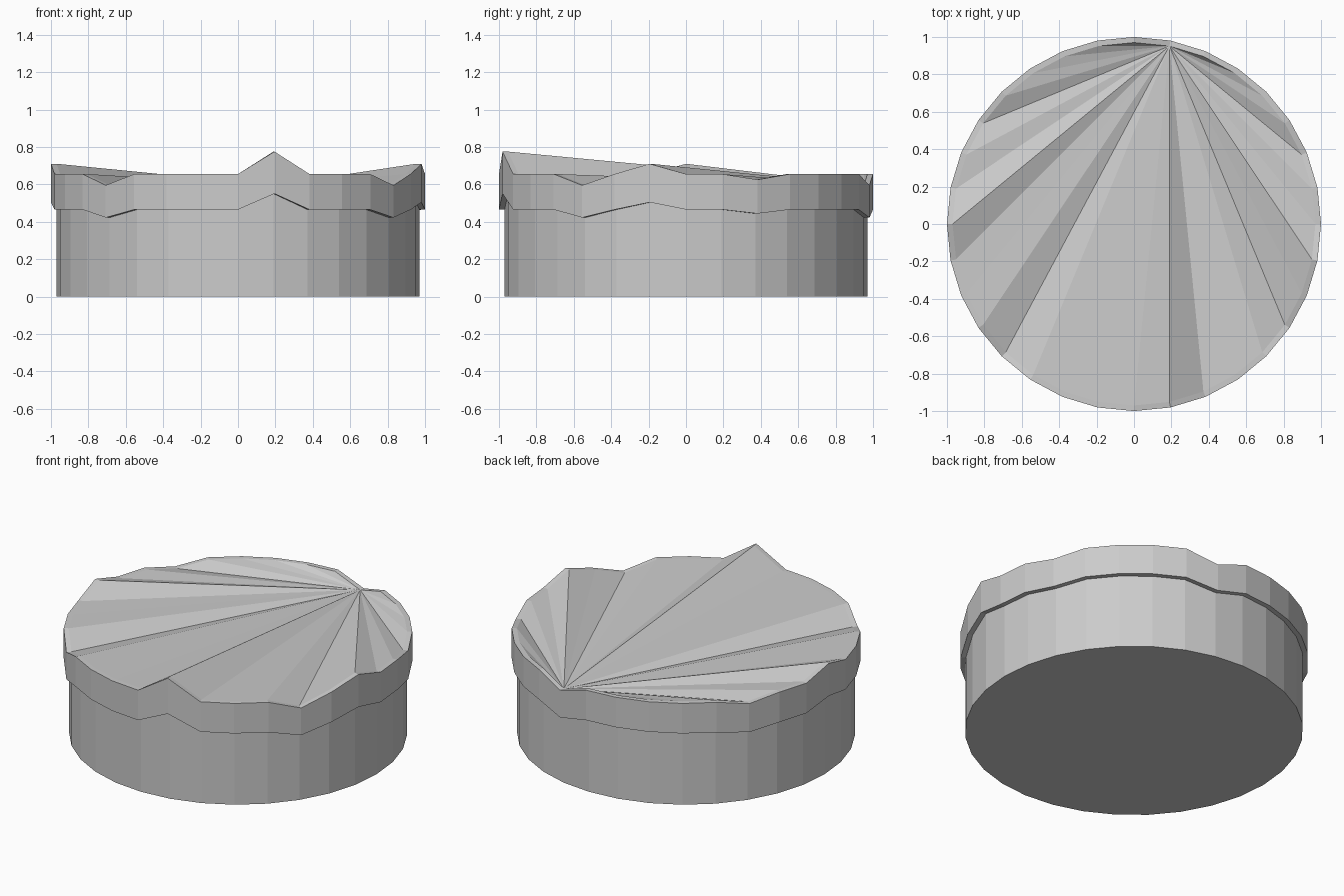
import bpy, bmesh
from math import cos, sin, tau

if "Cube" in bpy.data.objects:
    bpy.data.objects.remove(bpy.data.objects["Cube"])

SIDES = 32
BODY_R, LIP_R = 0.97, 1.0
RIM_Z = 0.655
LIP_RATIO = 0.71          # lip underside height relative to the rim
# rim vertices that are pushed up or down (index * 11.25 degrees)
NOTCHES = {2: 0.625, 7: 0.595, 13: 0.622, 16: 0.71,
           20: 0.595, 25: 0.775, 29: 0.595, 31: 0.71}
FAN_START = 7


def top_z(i):
    return NOTCHES.get(i, RIM_Z)


def low_z(i):
    return top_z(i) * LIP_RATIO


bm = bmesh.new()


def ring(radius, height):
    return [bm.verts.new((radius * cos(tau * i / SIDES),
                          radius * sin(tau * i / SIDES), height(i)))
            for i in range(SIDES)]


# base wall, lip underside, lip wall, narrow rim
rings = [ring(BODY_R, lambda i: 0.0), ring(BODY_R, low_z),
         ring(LIP_R, low_z), ring(LIP_R, top_z), ring(BODY_R, top_z)]
for a, b in zip(rings, rings[1:]):
    for i in range(SIDES):
        j = (i + 1) % SIDES
        bm.faces.new((a[i], a[j], b[j], b[i]))

# flat bottom
bm.faces.new(rings[0][::-1])

# top surface, fanned from the lowest back notch
top = rings[-1][FAN_START:] + rings[-1][:FAN_START]
for i in range(1, SIDES - 1):
    bm.faces.new((top[0], top[i], top[i + 1]))

mesh = bpy.data.meshes.new("notched_disc")
bm.to_mesh(mesh)
bm.free()
bpy.context.collection.objects.link(bpy.data.objects.new("notched_disc", mesh))
